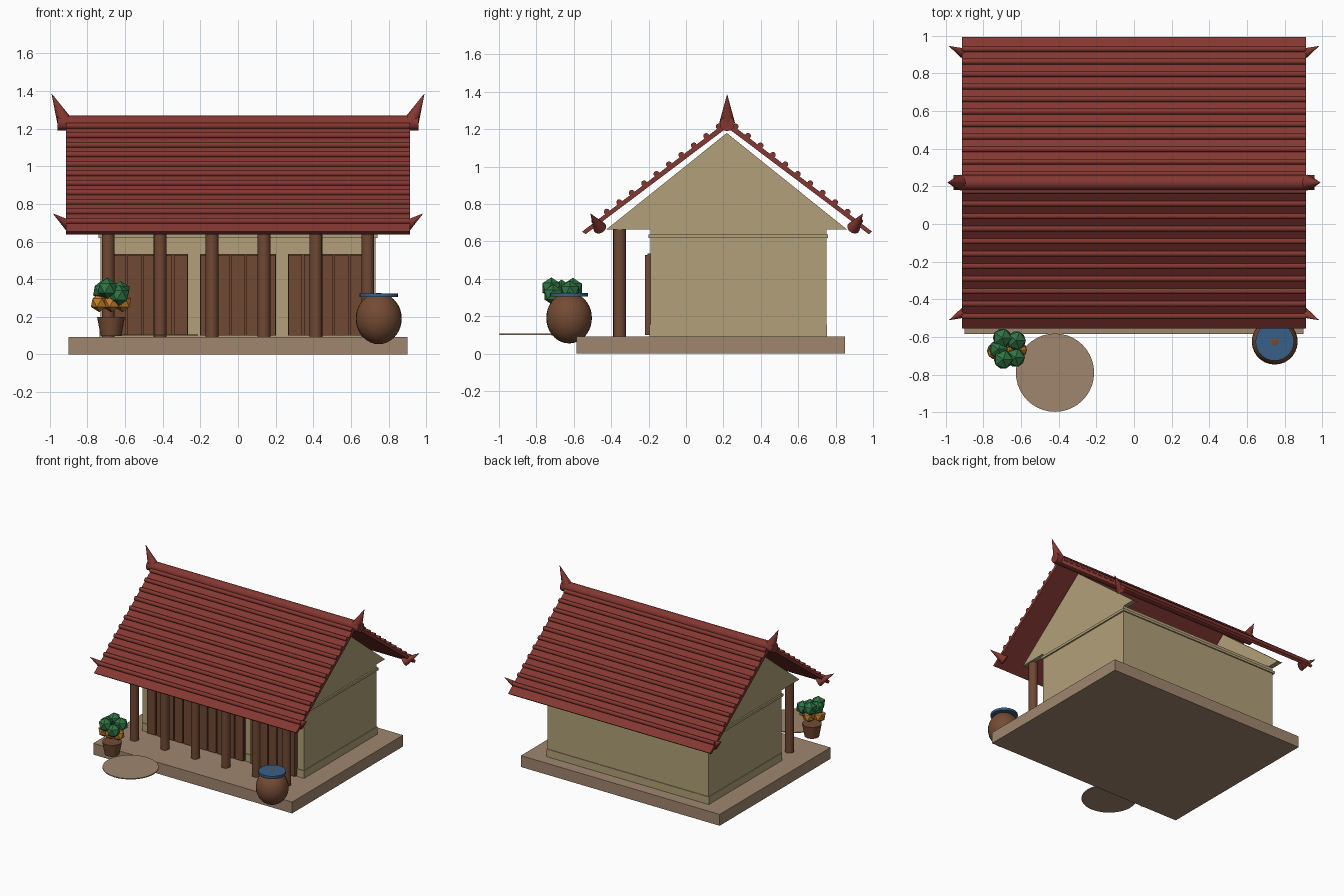
import bpy, bmesh, math
from mathutils import Vector

if "Cube" in bpy.data.objects:
    bpy.data.objects.remove(bpy.data.objects["Cube"])


def material(name, rgb):
    lin = [((c / 255 + 0.055) / 1.055) ** 2.4 for c in rgb]
    m = bpy.data.materials.new(name)
    m.diffuse_color = (*lin, 1)
    m.use_nodes = True
    m.node_tree.nodes["Principled BSDF"].inputs["Base Color"].default_value = m.diffuse_color
    return m


ROOF = material("red roof tile", (132, 55, 49))
WALL = material("tan plaster", (177, 160, 120))
STONE = material("brown stone", (160, 134, 110))
WOOD = material("dark wood", (112, 72, 51))
CLAY = material("brown clay", (116, 75, 52))
BLUE = material("blue lid", (55, 96, 136))
GREEN = material("leaf green", (48, 116, 68))
ORANGE = material("orange blossom", (192, 125, 42))


def finish(name, bm, mat, smooth=False):
    bmesh.ops.recalc_face_normals(bm, faces=bm.faces)
    me = bpy.data.meshes.new(name)
    bm.to_mesh(me)
    bm.free()
    me.materials.append(mat)
    ob = bpy.data.objects.new(name, me)
    bpy.context.collection.objects.link(ob)
    if smooth:
        bpy.context.view_layer.objects.active = ob
        ob.select_set(True)
        bpy.ops.object.shade_smooth_by_angle(angle=math.radians(40))
        ob.select_set(False)
    return ob


def box(name, x, y, z, mat):
    bm = bmesh.new()
    bmesh.ops.create_cube(bm, size=1)
    for v in bm.verts:
        v.co = [r[0] + (c + 0.5) * (r[1] - r[0]) for c, r in zip(v.co, (x, y, z))]
    return finish(name, bm, mat)


def rod(name, a, b, r1, r2, mat, n=16, smooth=True):
    """Cylinder or cone from point a to point b."""
    a, b = Vector(a), Vector(b)
    bm = bmesh.new()
    bmesh.ops.create_cone(bm, cap_ends=True, segments=n, radius1=r1, radius2=r2, depth=(b - a).length)
    q = (b - a).to_track_quat('Z', 'Y')
    for v in bm.verts:
        v.co = q @ v.co + (a + b) / 2
    return finish(name, bm, mat, smooth)


def prism(name, yz, x0, x1, mat):
    """Side profile extruded along x."""
    bm = bmesh.new()
    f = bm.faces.new([bm.verts.new((x0, y, z)) for y, z in yz])
    new = bmesh.ops.extrude_face_region(bm, geom=[f])["geom"]
    bmesh.ops.translate(bm, vec=(x1 - x0, 0, 0), verts=[v for v in new if isinstance(v, bmesh.types.BMVert)])
    return finish(name, bm, mat)


# Platform and round step
box("platform", (-0.9, 0.9), (-0.585, 0.85), (0, 0.093), STONE)
rod("round_step", (-0.42, -0.79, 0.1), (-0.42, -0.79, 0.107), 0.208, 0.208, STONE, 40)

# Walls with plinth and cornice
box("walls", (-0.73, 0.73), (-0.19, 0.75), (0.09, 0.665), WALL)
box("plinth", (-0.735, 0.735), (-0.195, 0.755), (0.09, 0.155), WALL)
box("cornice", (-0.742, 0.742), (-0.2, 0.76), (0.618, 0.638), WALL)

# Gable plates
for s, side in ((-1, "left"), (1, "right")):
    prism(side + "_gable", [(-0.425, 0.665), (0.86, 0.665), (0.218, 1.18)], s * 0.69, s * 0.73, WALL)

# Porch columns
for i in range(6):
    x = -0.69 + i * 0.276
    rod("porch_column", (x, -0.355, 0.09), (x, -0.355, 0.67), 0.034, 0.034, WOOD, 16)

# Doors: backing panel and raised planks
for cx in (-0.468, 0, 0.468):
    box("door_panel", (cx - 0.203, cx + 0.203), (-0.205, -0.185), (0.1, 0.535), WOOD)
    for k in range(5):
        px = cx + (k - 2) * 0.082
        box("door_plank", (px - 0.036, px + 0.036), (-0.22, -0.2), (0.1, 0.528), WOOD)

# Roof slopes with tile ribs
RY, RZ, DY, DZ = 0.22, 1.243, 0.775, 0.59
for s, side in ((-1, "front"), (1, "back")):
    eave = (RY + s * DY, RZ - DZ)
    prism(side + "_roof", [(RY, RZ), eave, (eave[0] - s * 0.018, eave[1] - 0.014), (RY, RZ - 0.034)],
          -0.915, 0.915, ROOF)
    for i in range(11):
        d = 0.045 + i * 0.0665
        y, z = RY + s * d, RZ - d * DZ / DY + 0.006
        rod("tile_rib", (-0.915, y, z), (0.915, y, z), 0.016, 0.016, ROOF, 10)

# Ridge beam
rod("ridge", (-0.96, RY, 1.23), (0.96, RY, 1.23), 0.04, 0.04, ROOF, 12)

# Ridge and eave horns at both ends
for s in (-1, 1):
    rod("ridge_horn", (s * 0.92, RY, 1.235), (s * 0.99, RY, 1.385), 0.042, 0.001, ROOF, 12)
    for y, d in ((-0.46, -1), (0.895, 1)):
        rod("eave_horn", (s * 0.88, y, 0.672), (s * 0.982, y + d * 0.05, 0.748), 0.036, 0.001, ROOF, 12)

# Water jar with blue lid
bm = bmesh.new()
bmesh.ops.create_uvsphere(bm, u_segments=28, v_segments=18, radius=1)
for v in bm.verts:
    v.co = (0.748 + v.co.x * 0.122, -0.625 + v.co.y * 0.122, 0.191 + v.co.z * 0.136)
finish("water_jar", bm, CLAY, True)
rod("jar_lid", (0.748, -0.625, 0.306), (0.748, -0.625, 0.325), 0.102, 0.102, BLUE, 28)

# Plant pot
PX, PY = -0.675, -0.665
rod("plant_pot", (PX, PY, 0.098), (PX, PY, 0.2), 0.055, 0.074, CLAY, 16)


def clump(name, x, y, z, r, mat):
    bm = bmesh.new()
    bmesh.ops.create_icosphere(bm, subdivisions=1, radius=r)
    bmesh.ops.translate(bm, vec=(x, y, z), verts=bm.verts)
    finish(name, bm, mat)


# Leaves and blossoms
for dx, dy, z in ((-0.025, 0.06, 0.35), (0.05, 0.045, 0.335), (0.045, -0.045, 0.315),
                  (-0.02, -0.055, 0.352), (-0.045, 0.0, 0.34)):
    clump("leaf_clump", PX + dx, PY + dy, z, 0.056, GREEN)
for dx, dy in ((-0.062, -0.01), (0.062, -0.005), (0, 0.04), (0.005, -0.02)):
    clump("blossom_clump", PX + dx, PY + dy, 0.275, 0.05, ORANGE)
